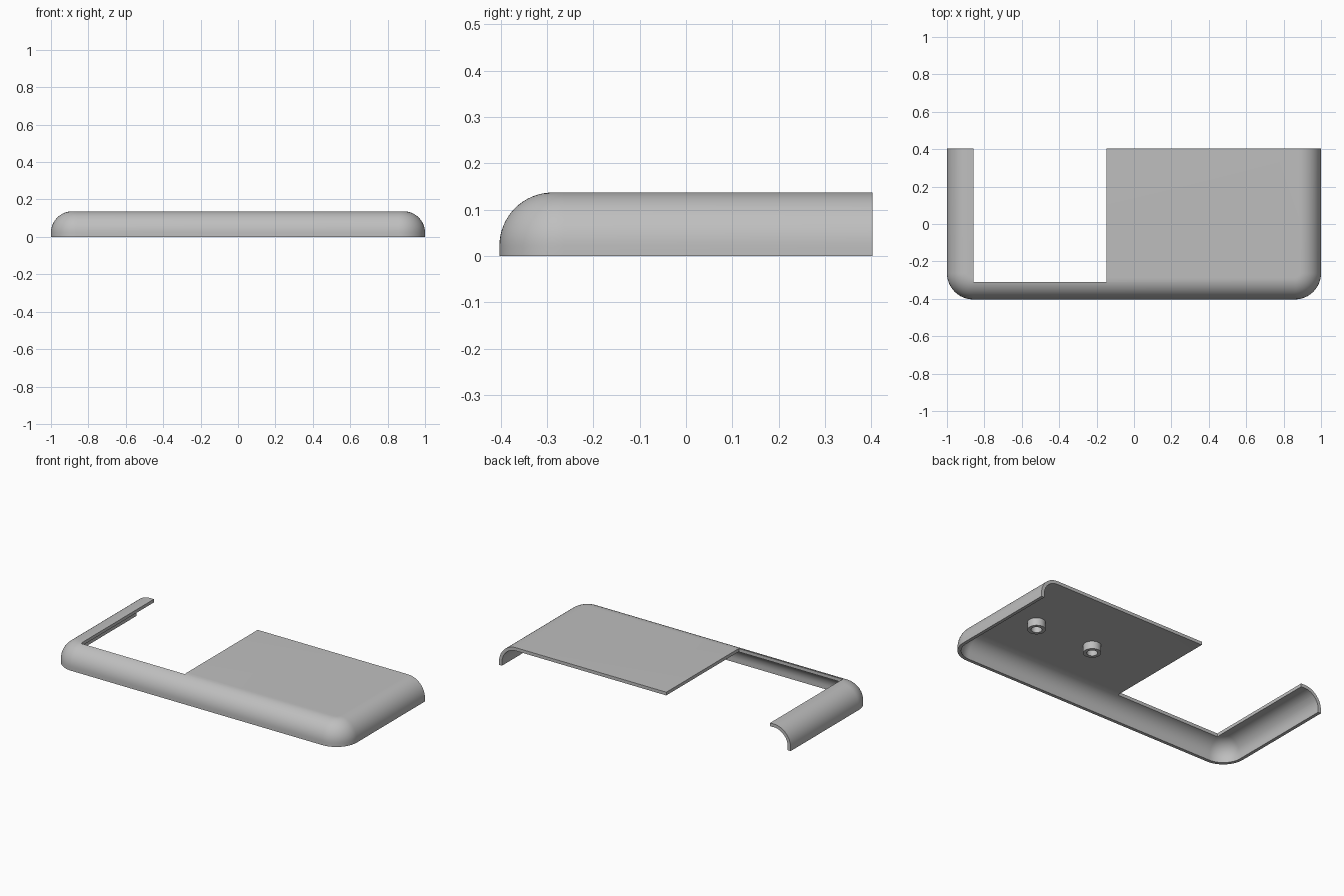
import bpy, bmesh
from math import sin, cos, pi

if "Cube" in bpy.data.objects:
    bpy.data.objects.remove(bpy.data.objects["Cube"])

HALF_X, HALF_Y, TOP = 1.0, 0.403, 0.137
CORNER, FILLET, WALL = 0.14, 0.115, 0.02
STEPS = 16

grey = bpy.data.materials.new("plain grey")
grey.use_nodes = True
grey.diffuse_color = (0.52, 0.52, 0.52, 1)
grey.node_tree.nodes["Principled BSDF"].inputs["Base Color"].default_value = grey.diffuse_color


def finish(name, bm):
    bmesh.ops.recalc_face_normals(bm, faces=bm.faces)
    mesh = bpy.data.meshes.new(name)
    bm.to_mesh(mesh)
    bm.free()
    mesh.materials.append(grey)
    obj = bpy.data.objects.new(name, mesh)
    bpy.context.collection.objects.link(obj)
    return obj


def activate(obj):
    bpy.ops.object.select_all(action="DESELECT")
    obj.select_set(True)
    bpy.context.view_layer.objects.active = obj


def plan(inset, back):
    """U-shaped outline with two rounded front corners, open end at the back."""
    r = CORNER - inset
    cx, cy = HALF_X - CORNER, -HALF_Y + CORNER
    pts = [(-HALF_X + inset, back)]
    for side, start in ((-1, pi), (1, 1.5 * pi)):
        for i in range(STEPS + 1):
            a = start + i / STEPS * pi / 2
            pts.append((side * cx + r * cos(a), cy + r * sin(a)))
    return pts + [(HALF_X - inset, back)]


def rounded_block(name, wall, bottom, back):
    """Solid with a quarter-round upper edge, shrunk by the wall thickness."""
    r = FILLET - wall
    section = [(wall, bottom)]
    for i in range(STEPS + 1):
        a = i / STEPS * pi / 2
        section.append((FILLET - r * cos(a), TOP - FILLET + r * sin(a)))
    bm = bmesh.new()
    rings = [[bm.verts.new((x, y, z)) for x, y in plan(d, back)] for d, z in section]
    n = len(rings[0])
    for low, high in zip(rings, rings[1:]):
        for i in range(n):
            j = (i + 1) % n
            bm.faces.new((low[i], low[j], high[j], high[i]))
    bm.faces.new(rings[0])
    bm.faces.new(rings[-1])
    return finish(name, bm)


def box(name, x0, x1, y0, y1, z0, z1):
    bm = bmesh.new()
    bmesh.ops.create_cube(bm, size=1)
    for v in bm.verts:
        v.co = ((x0 + x1) / 2 + v.co.x * (x1 - x0),
                (y0 + y1) / 2 + v.co.y * (y1 - y0),
                (z0 + z1) / 2 + v.co.z * (z1 - z0))
    return finish(name, bm)


def cut(obj, cutter):
    cutter.hide_render = True
    mod = obj.modifiers.new("cut", "BOOLEAN")
    mod.operation, mod.solver, mod.object = "DIFFERENCE", "EXACT", cutter
    activate(obj)
    bpy.ops.object.modifier_apply(modifier=mod.name)
    bpy.data.objects.remove(cutter)


def ring(name, x, y, z0, z1, outer, inner, sides=32):
    """Short tube."""
    bm = bmesh.new()
    loops = [[bm.verts.new((x + r * cos(2 * pi * i / sides), y + r * sin(2 * pi * i / sides), z))
              for i in range(sides)]
             for r, z in ((outer, z0), (outer, z1), (inner, z1), (inner, z0))]
    for k in range(4):
        a, b = loops[k], loops[(k + 1) % 4]
        for i in range(sides):
            j = (i + 1) % sides
            bm.faces.new((a[i], a[j], b[j], b[i]))
    return finish(name, bm)


# Hollow cover, open underneath and at the back
cover = rounded_block("cover_shell", 0, 0, HALF_Y)
cut(cover, rounded_block("hollow_cutter", WALL, -0.1, HALF_Y + 0.1))

# Rectangular opening through the top, leaving a side arm and front rail
cut(cover, box("opening_cutter", -0.859, -0.147, -0.31, 0.6, -0.2, 0.3))

# Screw bosses under the top plate
parts = [cover]
for label, x in (("left", 0.706), ("right", 0.308)):
    parts.append(ring(label + "_screw_boss", x, 0.01, 0.07, TOP - WALL + 0.003, 0.05, 0.03))

for part in parts:
    activate(part)
    bpy.ops.object.shade_smooth_by_angle(angle=pi / 6)
